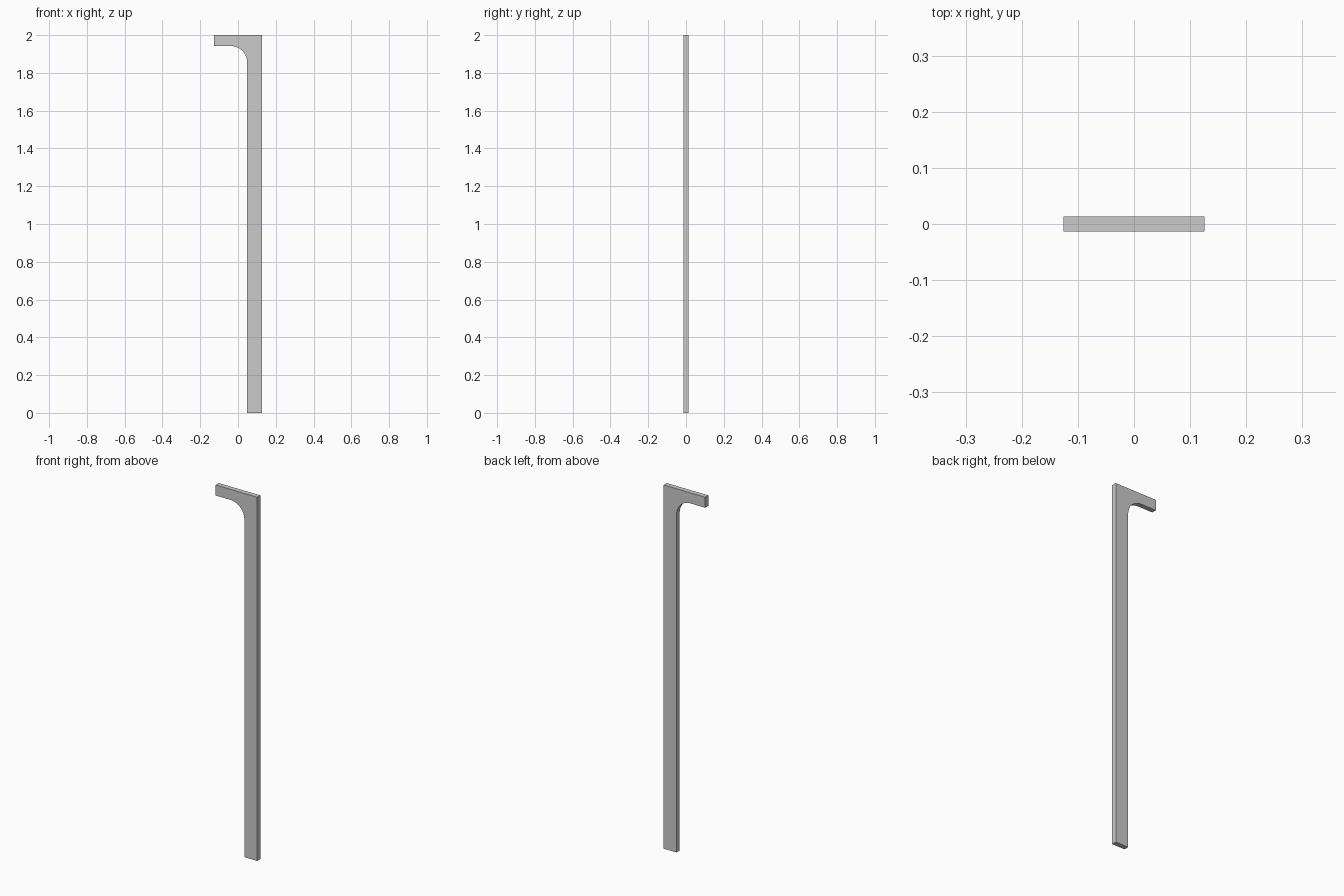
import bpy, bmesh
from math import sin, cos, pi

if "Cube" in bpy.data.objects:
    bpy.data.objects.remove(bpy.data.objects["Cube"])

HALF_W, HALF_T, HEIGHT = 0.126, 0.0135, 2.0
POST_X, ARM_Z, RADIUS, STEPS = 0.048, 1.942, 0.085, 16

# Outline in the xz plane: post, arm and the rounded inner corner
outline = [(POST_X, 0), (HALF_W, 0), (HALF_W, HEIGHT), (-HALF_W, HEIGHT), (-HALF_W, ARM_Z)]
for i in range(STEPS + 1):
    a = pi / 2 * (1 - i / STEPS)
    outline.append((POST_X - RADIUS + RADIUS * cos(a), ARM_Z - RADIUS + RADIUS * sin(a)))

# Extrude the outline through the thickness
bm = bmesh.new()
face = bm.faces.new([bm.verts.new((x, -HALF_T, z)) for x, z in outline])
ext = bmesh.ops.extrude_face_region(bm, geom=[face])
verts = [g for g in ext["geom"] if isinstance(g, bmesh.types.BMVert)]
bmesh.ops.translate(bm, verts=verts, vec=(0, 2 * HALF_T, 0))
bmesh.ops.recalc_face_normals(bm, faces=bm.faces)

mesh = bpy.data.meshes.new("post_with_arm")
bm.to_mesh(mesh)
bm.free()
post = bpy.data.objects.new("post_with_arm", mesh)
bpy.context.collection.objects.link(post)

# Smooth the curved corner, keep other edges sharp
bpy.context.view_layer.objects.active = post
post.select_set(True)
bpy.ops.object.shade_smooth_by_angle(angle=pi / 6)
